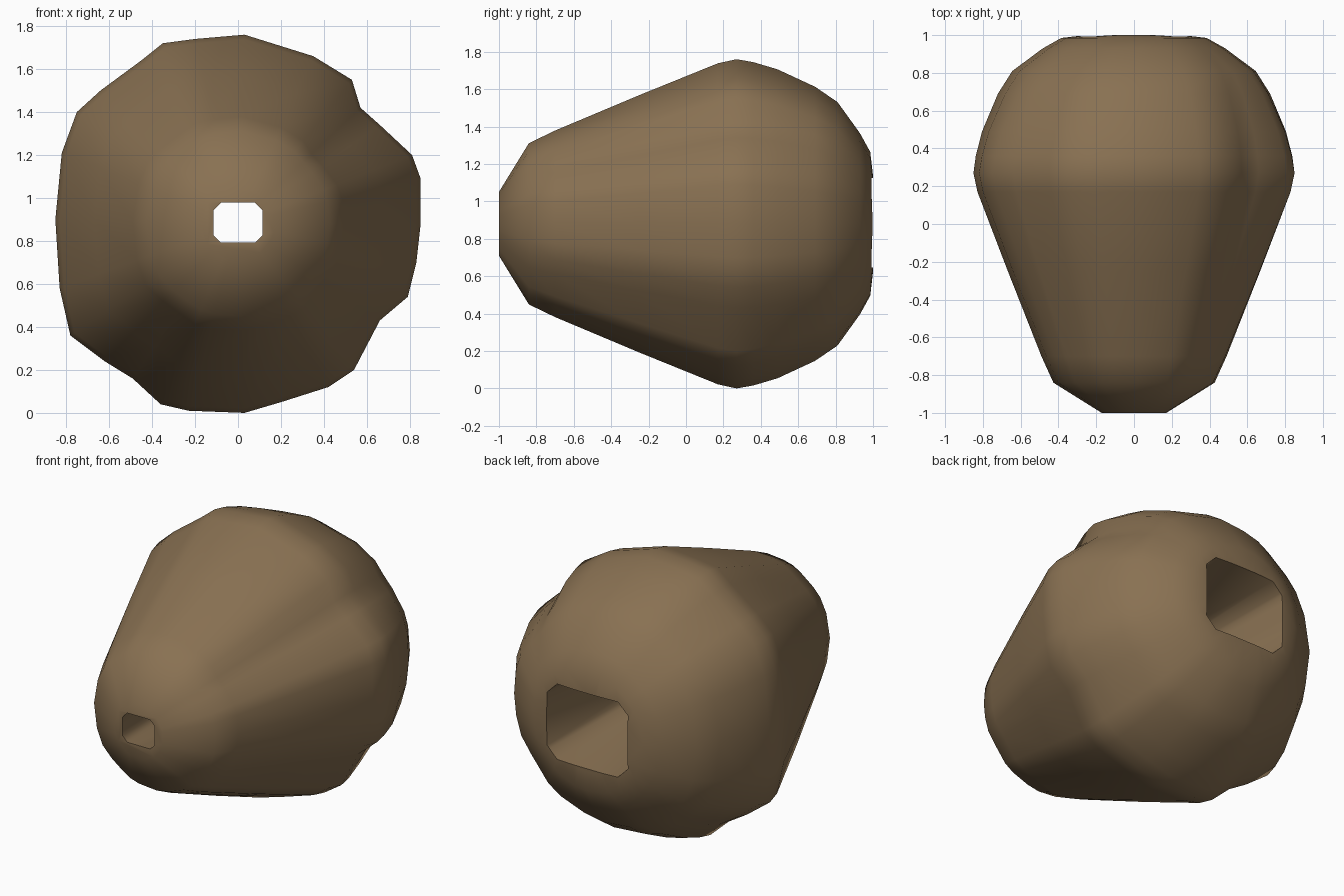
import bpy, bmesh, math

if "Cube" in bpy.data.objects:
    bpy.data.objects.remove(bpy.data.objects["Cube"])

CZ = 0.88    # height of the long axis
BASE = 0.855  # mean radius of the widest outline

wood = bpy.data.materials.new("dull brown")
wood.diffuse_color = (0.25, 0.165, 0.085, 1)
wood.use_nodes = True
wood.node_tree.nodes["Principled BSDF"].inputs["Base Color"].default_value = wood.diffuse_color

# widest outline seen from the front (x, z), clockwise from the top
OUTLINE = [(.03, 1.76), (.35, 1.66), (.53, 1.55), (.57, 1.42), (.66, 1.34), (.81, 1.2),
           (.85, 1.09), (.85, .88), (.83, .7), (.79, .54), (.66, .43), (.54, .2),
           (.42, .12), (.2, .05), (.03, 0), (-.23, .01), (-.36, .04), (-.49, .16),
           (-.62, .24), (-.78, .36), (-.83, .58), (-.85, .9), (-.82, 1.21),
           (-.75, 1.4), (-.64, 1.5), (-.45, 1.64), (-.35, 1.72), (-.2, 1.74)]
# stations along the length: y, scale, how much of the rough outline is kept
STATIONS = [(-1, .2, 0), (-.84, .5, .3), (-.7, .575, .5), (-.25, .785, .85), (.17, .975, 1),
            (.27, 1, 1), (.36, .985, .9), (.49, .945, .75), (.69, .845, .5), (.81, .755, .3),
            (.93, .565, .1), (.985, .45, 0), (1, .3, 0)]


def loft(name, rings):
    """Closed skin through rings of equal point count."""
    bm = bmesh.new()
    rows = [[bm.verts.new(p) for p in ring] for ring in rings]
    n = len(rows[0])
    for a, b in zip(rows, rows[1:]):
        for i in range(n):
            j = (i + 1) % n
            bm.faces.new((a[i], a[j], b[j], b[i]))
    bm.faces.new(rows[0])
    bm.faces.new(rows[-1])
    bmesh.ops.recalc_face_normals(bm, faces=bm.faces)
    mesh = bpy.data.meshes.new(name)
    bm.to_mesh(mesh)
    bm.free()
    obj = bpy.data.objects.new(name, mesh)
    bpy.context.collection.objects.link(obj)
    mesh.materials.append(wood)
    return obj


def body_ring(y, s, rough):
    ring = []
    for x, z in OUTLINE:
        r, a = math.hypot(x, z - CZ), math.atan2(z - CZ, x)
        r = s * (BASE + (r - BASE) * rough)
        ring.append((r * math.cos(a), y, CZ + r * math.sin(a)))
    return ring


def hole_ring(y, w, h, c):
    pts = [(w, h - c), (w - c, h), (c - w, h), (-w, h - c),
           (-w, c - h), (c - w, -h), (w - c, -h), (w, c - h)]
    return [(x, y, CZ + .005 + z) for x, z in pts]


# rough tapered body
body = loft("hollow_body", [body_ring(*s) for s in STATIONS])

# tapered tunnel cut from front to back
cutter = loft("tunnel_cutter", [hole_ring(-1.02, .113, .093, .033), hole_ring(-1, .113, .093, .033),
                                hole_ring(1, .285, .24, .07), hole_ring(1.02, .285, .24, .07)])
mod = body.modifiers.new("tunnel", 'BOOLEAN')
mod.operation = 'DIFFERENCE'
mod.solver = 'EXACT'
mod.object = cutter
bpy.context.view_layer.objects.active = body
body.select_set(True)
bpy.ops.object.modifier_apply(modifier=mod.name)
bpy.data.objects.remove(cutter, do_unlink=True)

# soft shading with a crisp tunnel rim
bpy.ops.object.shade_smooth_by_angle(angle=math.radians(45))
